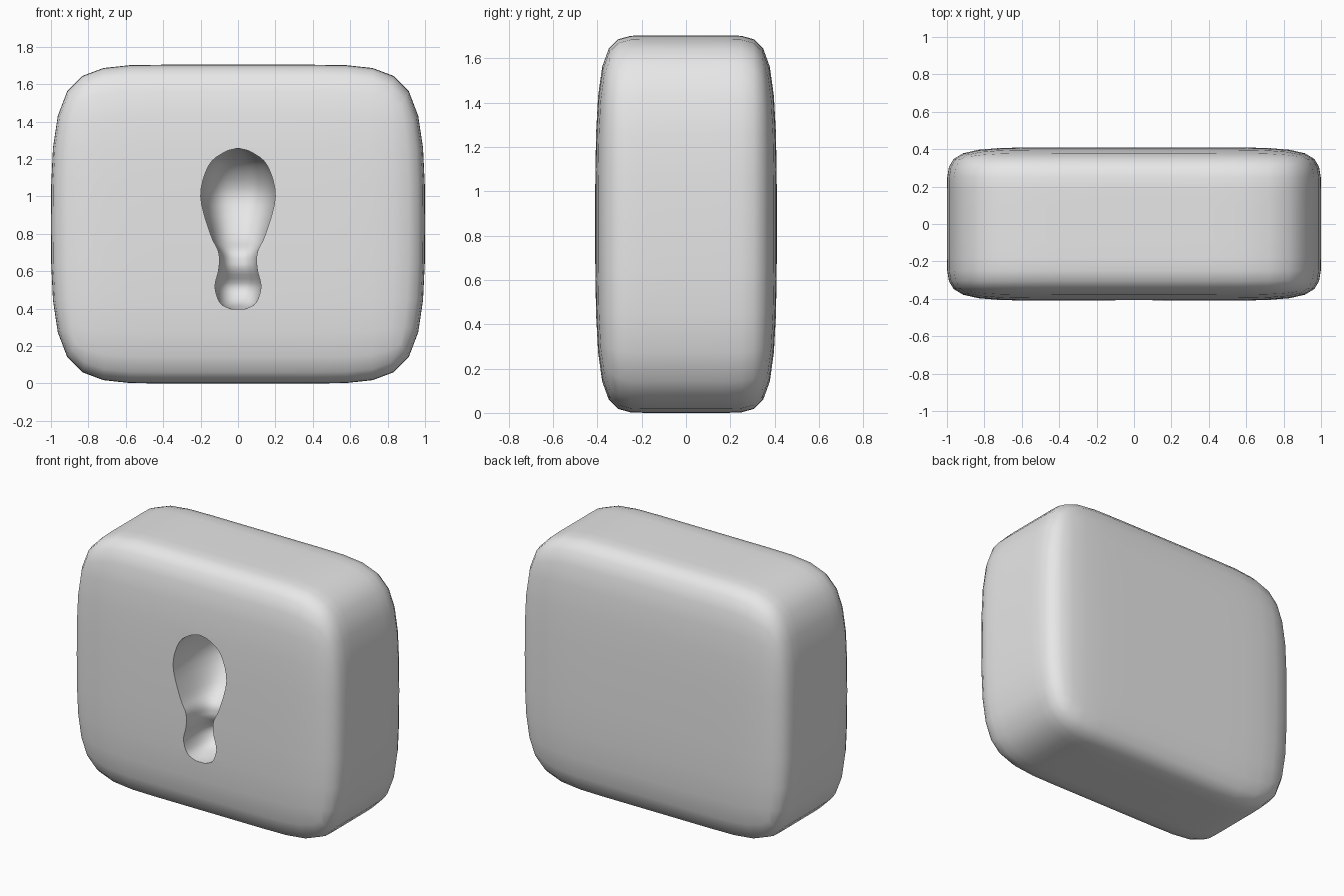
import bpy, bmesh, math
from mathutils import Vector

HALF_X, HALF_Y, HALF_Z = 1.0, 0.41, 0.852

if "Cube" in bpy.data.objects:
    bpy.data.objects.remove(bpy.data.objects["Cube"], do_unlink=True)

grey = bpy.data.materials.new("plain grey")
grey.use_nodes = True
grey.diffuse_color = (0.8, 0.8, 0.8, 1)
grey.node_tree.nodes["Principled BSDF"].inputs["Base Color"].default_value = grey.diffuse_color


def add_object(name, bm):
    bmesh.ops.recalc_face_normals(bm, faces=bm.faces)
    mesh = bpy.data.meshes.new(name)
    bm.to_mesh(mesh)
    bm.free()
    mesh.materials.append(grey)
    obj = bpy.data.objects.new(name, mesh)
    bpy.context.collection.objects.link(obj)
    return obj


def smooth_path(points, steps):
    """Smooth curve through the points."""
    pts = [Vector(p) for p in points]
    pts = [pts[0]] + pts + [pts[-1]]
    out = []
    for a, b, c, d in zip(pts, pts[1:], pts[2:], pts[3:]):
        for i in range(steps):
            t = i / steps
            out.append(0.5 * (2 * b + (c - a) * t + (2 * a - 5 * b + 4 * c - d) * t * t
                              + (3 * b - a - 3 * c + d) * t ** 3))
    return out + [pts[-1]]


# Body: box cage with a few cuts, softened by subdivision
bm = bmesh.new()
bmesh.ops.create_cube(bm, size=2)
bmesh.ops.scale(bm, vec=(HALF_X, HALF_Y, HALF_Z), verts=bm.verts)
for axis, offset in ((0, -0.48), (0, 0.48), (1, -0.22), (1, 0.22), (2, 0)):
    normal, place = Vector((0, 0, 0)), Vector((0, 0, 0))
    normal[axis], place[axis] = 1, offset
    bmesh.ops.bisect_plane(bm, geom=bm.verts[:] + bm.edges[:] + bm.faces[:],
                           plane_co=place, plane_no=normal)
bmesh.ops.translate(bm, vec=(0, 0, HALF_Z), verts=bm.verts)
body = add_object("body", bm)

# Keyhole cutter: stacked rounded rings of height, half width and depth
profile = [(0.397, 0.035, 0.06), (0.43, 0.095, 0.2), (0.515, 0.123, 0.26), (0.6, 0.105, 0.21),
           (0.65, 0.1, 0.2), (0.71, 0.106, 0.22), (0.8, 0.148, 0.33), (1.0, 0.2, 0.43),
           (1.165, 0.157, 0.34), (1.235, 0.075, 0.17), (1.255, 0.012, 0.03)]
SIDES, POWER = 48, 2 / 2.7
bm = bmesh.new()
rings = []
for z, r, d in smooth_path(profile, 4):
    ring = []
    for i in range(SIDES):
        a = math.tau * (i + 0.5) / SIDES
        c, s = math.cos(a), math.sin(a)
        ring.append(bm.verts.new((r * math.copysign(abs(c) ** POWER, c),
                                  d * math.copysign(abs(s) ** POWER, s) - HALF_Y, z)))
    rings.append(ring)
for low, high in zip(rings, rings[1:]):
    for i in range(SIDES):
        j = (i + 1) % SIDES
        bm.faces.new((low[i], low[j], high[j], high[i]))
bm.faces.new(rings[0])
bm.faces.new(rings[-1])
cutter = add_object("keyhole_cutter", bm)
for face in cutter.data.polygons:
    face.use_smooth = True
cutter.hide_render = True

# Soften the body and carve the keyhole
soften = body.modifiers.new("soften", "SUBSURF")
soften.levels = soften.render_levels = 2
carve = body.modifiers.new("carve", "BOOLEAN")
carve.operation = "DIFFERENCE"
carve.solver = "EXACT"
carve.object = cutter
for obj in bpy.context.selected_objects:
    obj.select_set(False)
bpy.context.view_layer.objects.active = body
body.select_set(True)
for name in ("soften", "carve"):
    bpy.ops.object.modifier_apply(modifier=name)
bpy.data.objects.remove(cutter, do_unlink=True)
bpy.ops.object.shade_smooth_by_angle(angle=math.radians(40))
